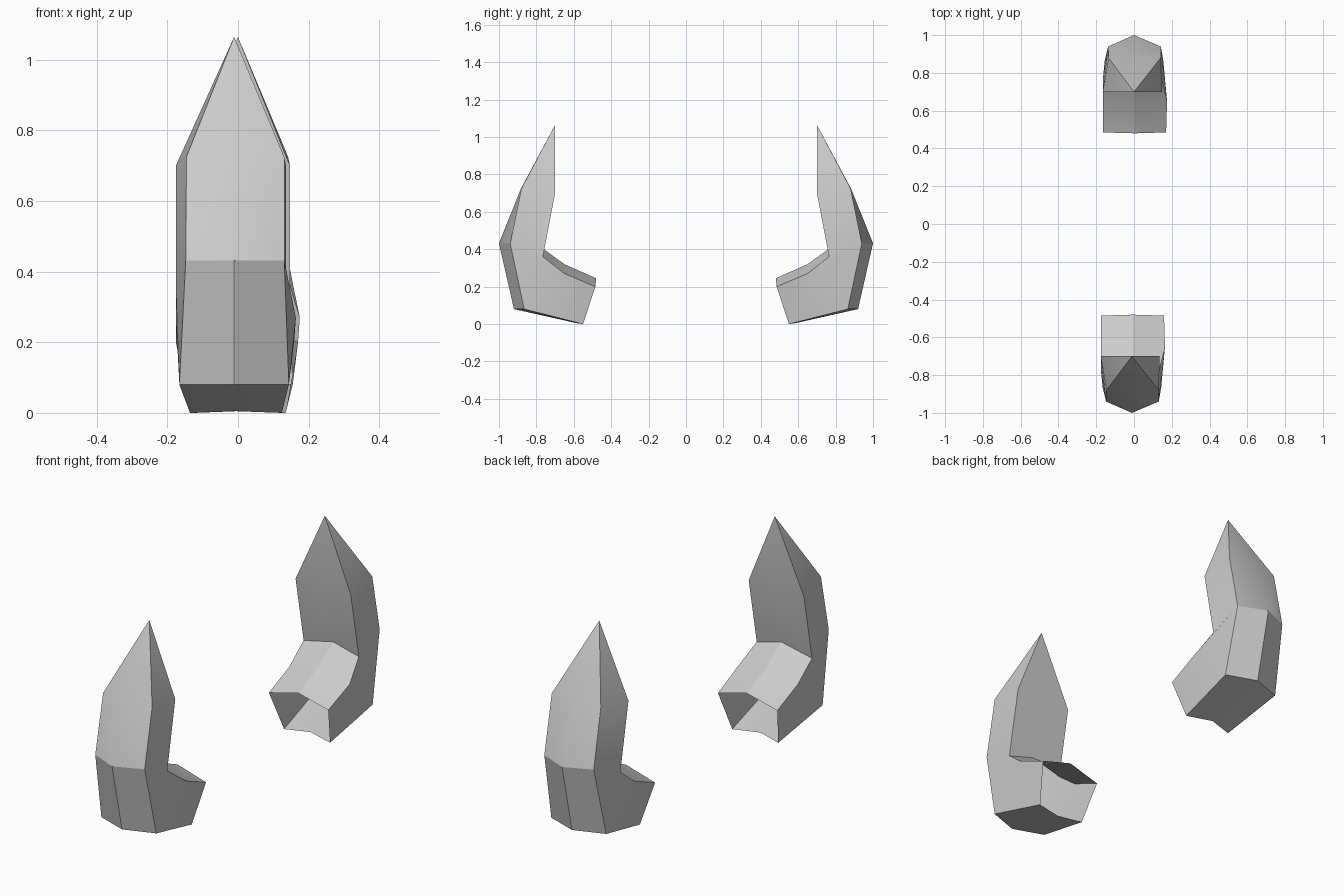
import bpy, bmesh
from math import radians

if "Cube" in bpy.data.objects:
    bpy.data.objects.remove(bpy.data.objects["Cube"])

# Hollow six-sided sections from the open foot up to below the point:
# inner x (left, right), outer x (left, right),
# then (distance from centre, height) of inner side, inner ridge, outer side, outer ridge
SECTIONS = [
    ((-.17, .165), (-.13, .13), (.485, .20), (.48, .245), (.55, .0), (.585, .005)),
    ((-.17, .17), (-.16, .15), (.65, .27), (.65, .32), (.865, .08), (.92, .08)),
    ((-.17, .142), (-.142, .137), (.765, .36), (.76, .40), (.94, .432), (1.0, .432)),
    ((-.17, .142), (-.14, .137), (.70, .70), (.70, .70), (.88, .725), (.882, .725)),
]
TIP = (-.005, .70, 1.065)


def make_claw(name, side, shift):
    bm = bmesh.new()

    def vert(x, y, z):
        return bm.verts.new((x + shift, side * y, z))

    rings = []
    for ix, ox, inner, inner_mid, outer, outer_mid in SECTIONS:
        rings.append([vert(ix[0], *inner), vert(0, *inner_mid), vert(ix[1], *inner),
                      vert(ox[1], *outer), vert(-.005, *outer_mid), vert(ox[0], *outer)])
    # walls between sections, foot end left open
    for a, b in zip(rings, rings[1:]):
        for i in range(6):
            j = (i + 1) % 6
            bm.faces.new((a[i], a[j], b[j], b[i]))
    # pointed top
    tip = vert(*TIP)
    for i in range(6):
        bm.faces.new((rings[-1][i], rings[-1][(i + 1) % 6], tip))
    bmesh.ops.recalc_face_normals(bm, faces=bm.faces)
    # make sure the outer wall faces away from the centre
    bm.faces.ensure_lookup_table()
    bm.normal_update()
    far = max(bm.faces, key=lambda f: abs(f.calc_center_median().y))
    if far.normal.y * side < 0:
        bmesh.ops.reverse_faces(bm, faces=bm.faces)

    mesh = bpy.data.meshes.new(name)
    bm.to_mesh(mesh)
    bm.free()
    obj = bpy.data.objects.new(name, mesh)
    bpy.context.collection.objects.link(obj)
    bpy.ops.object.select_all(action='DESELECT')
    obj.select_set(True)
    bpy.context.view_layer.objects.active = obj
    bpy.ops.object.shade_smooth_by_angle(angle=radians(25))
    return obj


# Mirrored pair of claws, front and back
make_claw("front_claw", -1, -.006)
make_claw("back_claw", 1, .005)
